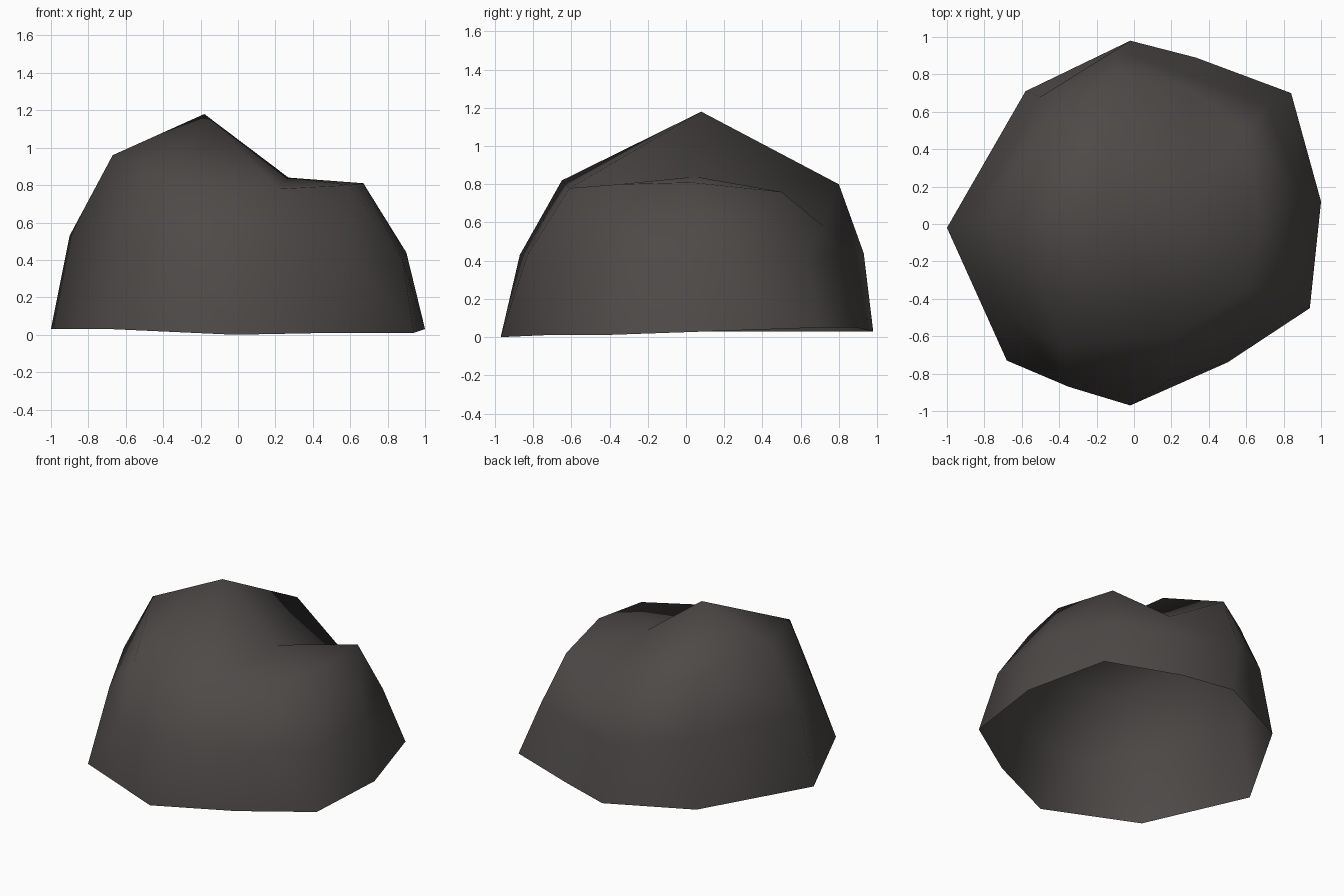
import bpy, bmesh, math

if "Cube" in bpy.data.objects:
    bpy.data.objects.remove(bpy.data.objects["Cube"])

# Rings of the hollow boulder, counter-clockwise from the left side
RIM = [(-1, -.02, .03), (-.68, -.73, .03), (-.02, -.97, 0), (.5, -.74, .01), (.94, -.45, .01),
       (1, .12, .03), (.84, .70, .05), (.33, .89, .05), (-.02, .98, .03), (-.58, .71, .03)]
MID = [(-.9, -.01, .53), (-.67, -.5, .5), (-.35, -.87, .43), (.2, -.83, .43), (.6, -.6, .42),
       (.88, -.33, .4), (.9, .15, .44), (.71, .63, .42), (.3, .79, .42), (-.1, .93, .44), (-.5, .68, .5)]
TOP = [(-.67, -.01, .96), (-.37, -.65, .82), (.22, -.61, .78), (.6, -.35, .8), (.67, .03, .81),
       (.6, .5, .76), (.3, .72, .58), (-.09, .8, .8), (-.48, .5, .88)]
PEAK, NOTCH = (-.18, .08, 1.18), (.27, .05, .84)

bm = bmesh.new()
rim, mid, top = [[bm.verts.new(p) for p in ring] for ring in (RIM, MID, TOP)]
peak, notch = bm.verts.new(PEAK), bm.verts.new(NOTCH)


def angle(ring, i):
    """Angle of ring point i, measured from the left side, unwrapped."""
    if i >= len(ring):
        return angle(ring, i - len(ring)) + math.tau
    v = ring[i].co
    a = math.atan2(v.y, v.x) + math.pi
    return a - math.tau if i == 0 and a > math.pi else a


def zip_rings(lo, hi):
    """Triangulate the band between two rings of differing counts."""
    i = j = 0
    while i < len(lo) or j < len(hi):
        a, b = lo[i % len(lo)], hi[j % len(hi)]
        if j >= len(hi) or (i < len(lo) and angle(lo, i + 1) <= angle(hi, j + 1)):
            i += 1
            bm.faces.new((a, lo[i % len(lo)], b))
        else:
            j += 1
            bm.faces.new((a, hi[j % len(hi)], b))


zip_rings(rim, mid)
zip_rings(mid, top)


# Peak on the left, lower shelf on the right
def fan(centre, loop):
    for a, b in zip(loop, loop[1:]):
        bm.faces.new((centre, a, b))


fan(notch, top[2:8])
fan(peak, [top[7], top[8], top[0], top[1], top[2], notch, top[7]])

me = bpy.data.meshes.new("boulder")
bm.to_mesh(me)
bm.free()
for p in me.polygons:
    p.use_smooth = True
mat = bpy.data.materials.new("dark stone")
mat.diffuse_color = (.075, .068, .065, 1)
mat.use_nodes = True
mat.node_tree.nodes["Principled BSDF"].inputs["Base Color"].default_value = mat.diffuse_color
me.materials.append(mat)
bpy.context.collection.objects.link(bpy.data.objects.new("boulder", me))
